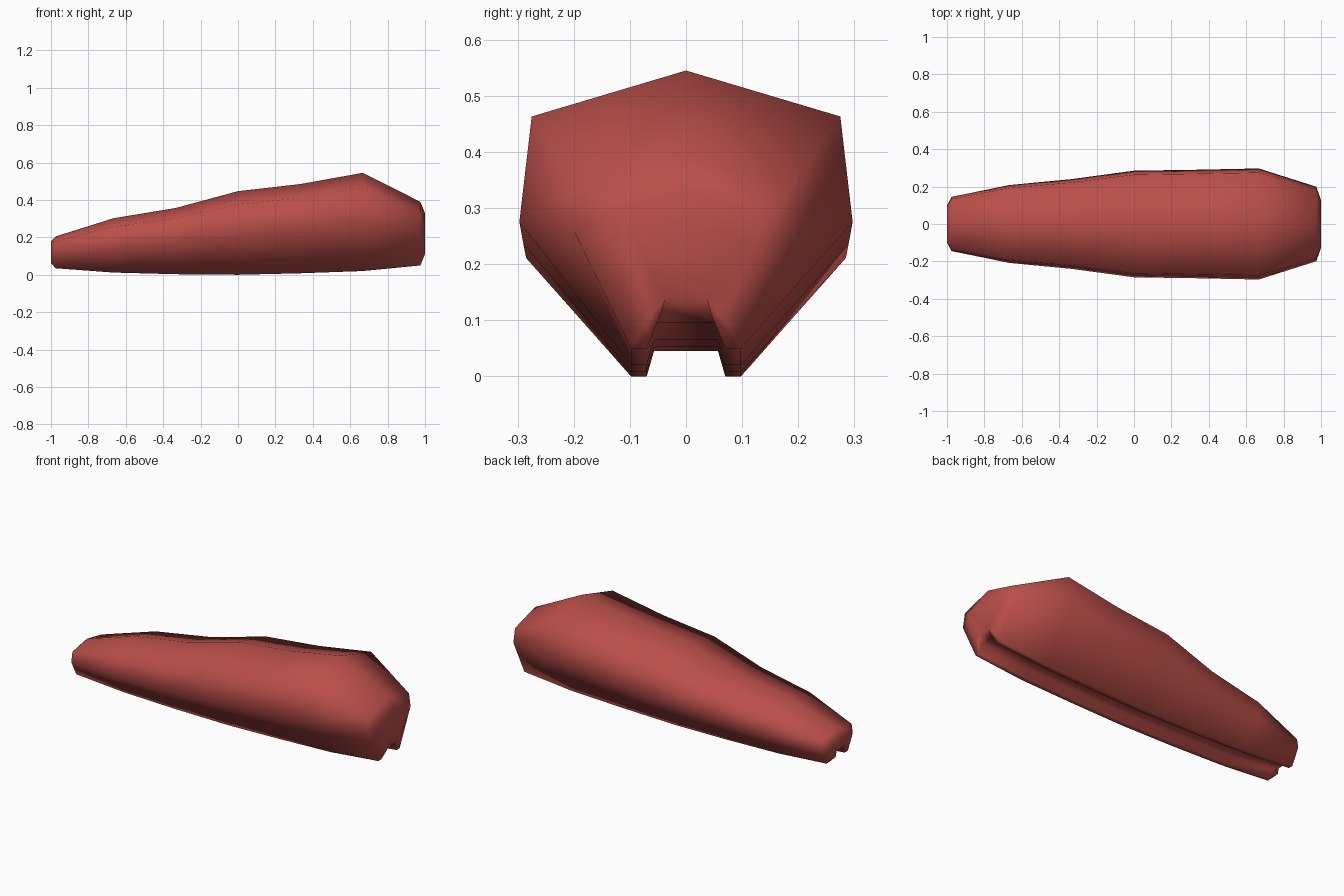
import bpy, bmesh

if "Cube" in bpy.data.objects:
    bpy.data.objects.remove(bpy.data.objects["Cube"])

red = bpy.data.materials.new("brick_red")
red.diffuse_color = (0.49, 0.078, 0.067, 1)
red.use_nodes = True
red.node_tree.nodes["Principled BSDF"].inputs["Base Color"].default_value = red.diffuse_color

# Stations along the body: x, bottom z, top z, half width, height fraction of widest point
stations = [
    (-0.975, 0.035, 0.205, 0.145, 0.52),
    (-0.667, 0.012, 0.302, 0.208, 0.48),
    (-0.333, 0.003, 0.357, 0.240, 0.475),
    (0.0, 0.0, 0.447, 0.285, 0.472),
    (0.333, 0.008, 0.485, 0.290, 0.48),
    (0.667, 0.020, 0.545, 0.297, 0.486),
    (0.975, 0.050, 0.390, 0.199, 0.61),
]


def section(x, low, high, half, mid):
    """Closed cross-section: peaked roof, flared sides, two feet and a groove."""
    h = high - low
    side = [(half * 0.926, low + h * 0.844), (half, low + h * mid),
            (0.098, low), (0.07, low), (0.057, low + 0.045)]
    return ([(x, 0, high)] + [(x, y, z) for y, z in side]
            + [(x, -y, z) for y, z in reversed(side)])


def cap(ring, x, scale):
    """Shrunken copy of an end section, used as a chamfered end."""
    zs = [p[2] for p in ring]
    c = (min(zs) + max(zs)) / 2
    return [(x, y * scale, c + (z - c) * scale) for _, y, z in ring]


rings = [section(*s) for s in stations]
rings = [cap(rings[0], -1, 0.69)] + rings + [cap(rings[-1], 1, 0.64)]

# Lofted body
bm = bmesh.new()
loops = [[bm.verts.new(p) for p in r] for r in rings]
n = len(loops[0])
for a, b in zip(loops, loops[1:]):
    for i in range(n):
        j = (i + 1) % n
        bm.faces.new((a[i], a[j], b[j], b[i]))
for end in (loops[0], loops[-1]):
    bm.faces.new(end)
bmesh.ops.recalc_face_normals(bm, faces=bm.faces)
for f in bm.faces:
    f.smooth = True

mesh = bpy.data.meshes.new("tapered_body")
bm.to_mesh(mesh)
bm.free()
mesh.materials.append(red)
body = bpy.data.objects.new("tapered_body", mesh)
bpy.context.collection.objects.link(body)
